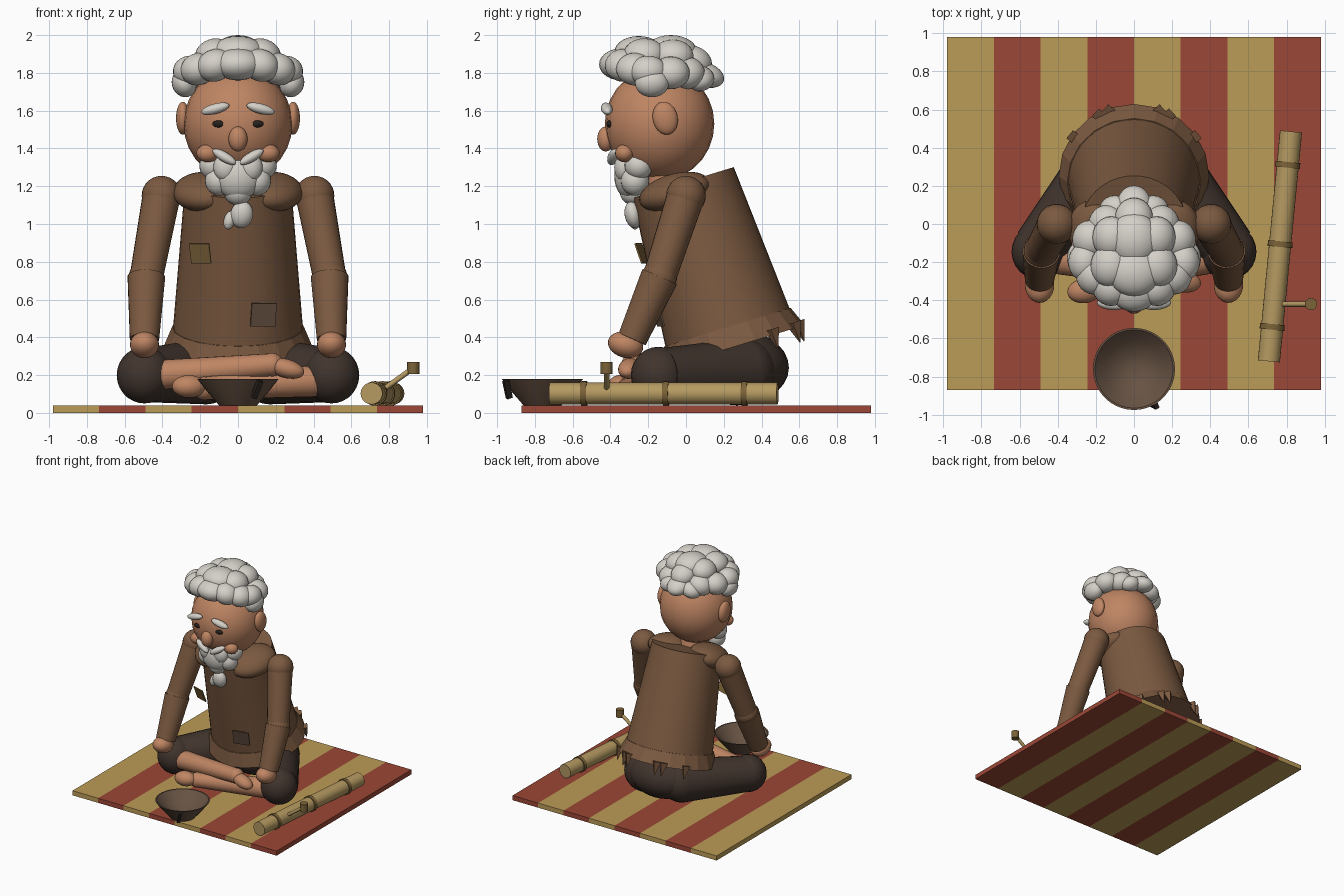
import bpy, bmesh
from math import pi, sin, cos, radians
from mathutils import Vector, Matrix

if "Cube" in bpy.data.objects:
    bpy.data.objects.remove(bpy.data.objects["Cube"])


def material(name, rgb):
    m = bpy.data.materials.new(name)
    m.use_nodes = True
    m.diffuse_color = (*rgb, 1)
    m.node_tree.nodes["Principled BSDF"].inputs["Base Color"].default_value = (*rgb, 1)
    return m


SKIN = material("skin", (.52, .235, .125))
WHITE = material("white hair", (.66, .63, .58))
ROBE = material("brown cloth", (.2, .102, .052))
DARK = material("dark trousers", (.052, .034, .026))
RED = material("mat red", (.33, .063, .037))
YELLOW = material("mat yellow", (.5, .33, .095))
BAMBOO = material("bamboo", (.46, .32, .12))
CLAY = material("bowl clay", (.135, .085, .056))
OLIVE = material("olive brown", (.2, .125, .04))
BLACK = material("eye black", (.02, .015, .012))


def finish(name, bm, mats, matrix=Matrix(), smooth=True):
    bmesh.ops.recalc_face_normals(bm, faces=bm.faces)
    me = bpy.data.meshes.new(name)
    bm.to_mesh(me)
    bm.free()
    ob = bpy.data.objects.new(name, me)
    bpy.context.collection.objects.link(ob)
    ob.matrix_world = matrix
    for m in mats:
        me.materials.append(m)
    if smooth:
        bpy.ops.object.select_all(action='DESELECT')
        bpy.context.view_layer.objects.active = ob
        ob.select_set(True)
        bpy.ops.object.shade_smooth_by_angle(angle=radians(40))
    return ob


def rotation(rot):
    rx, ry, rz = (radians(a) for a in rot)
    return Matrix.Rotation(rz, 4, 'Z') @ Matrix.Rotation(ry, 4, 'Y') @ Matrix.Rotation(rx, 4, 'X')


def blob(name, mat, loc, size, rot=(0, 0, 0)):
    bm = bmesh.new()
    bmesh.ops.create_uvsphere(bm, u_segments=24, v_segments=14, radius=1)
    bmesh.ops.scale(bm, vec=size, verts=bm.verts)
    return finish(name, bm, [mat], Matrix.Translation(loc) @ rotation(rot))


def pair(name, mat, loc, size, rot=(0, 0, 0)):
    for side, s in (("left", 1), ("right", -1)):
        blob(f"{side}_{name}", mat, (s * loc[0], loc[1], loc[2]), size,
             (rot[0], s * rot[1], s * rot[2]))


def limb(name, mat, a, b, r1, r2, seg=24):
    a, b = Vector(a), Vector(b)
    bm = bmesh.new()
    bmesh.ops.create_cone(bm, cap_ends=True, segments=seg, radius1=r1, radius2=r2,
                          depth=(b - a).length)
    turn = (b - a).to_track_quat('Z', 'Y').to_matrix().to_4x4()
    return finish(name, bm, [mat], Matrix.Translation((a + b) / 2) @ turn)


def box(name, mat, loc, size, rot=(0, 0, 0)):
    bm = bmesh.new()
    bmesh.ops.create_cube(bm, size=1)
    bmesh.ops.scale(bm, vec=size, verts=bm.verts)
    return finish(name, bm, [mat], Matrix.Translation(loc) @ rotation(rot), False)


def lathe(name, mat, profile, matrix, seg=32, smooth=True):
    bm = bmesh.new()
    rings = [[bm.verts.new((r * cos(2 * pi * i / seg), r * sin(2 * pi * i / seg), z))
              for i in range(seg)] for r, z in profile]
    for lo, hi in zip(rings, rings[1:]):
        for i in range(seg):
            j = (i + 1) % seg
            bm.faces.new((lo[i], lo[j], hi[j], hi[i]))
    bm.faces.new(rings[0])
    bm.faces.new(rings[-1])
    return finish(name, bm, [mat], matrix, smooth)


# Striped mat: cut into eight strips, coloured alternately
bm = bmesh.new()
bmesh.ops.create_cube(bm, size=1)
bmesh.ops.scale(bm, vec=(1.96, 1.85, .04), verts=bm.verts)
for k in range(1, 8):
    bmesh.ops.bisect_plane(bm, geom=bm.verts[:] + bm.edges[:] + bm.faces[:],
                           plane_co=(-.98 + .245 * k, 0, 0), plane_no=(1, 0, 0))
for f in bm.faces:
    strip = int((f.calc_center_median().x + .98) / .245)
    f.material_index = min(strip, 7) % 2
finish("striped_mat", bm, [YELLOW, RED], Matrix.Translation((0, .055, .02)), False)

# Leaning torso with flared, ragged hem
lean = Matrix.Translation((0, .225, .435)) @ Matrix.Rotation(radians(17), 4, 'X')
lathe("torso", ROBE, [(.345, 0), (.28, .82)], lean, 40)
lathe("hem", ROBE, [(.33, .02), (.35, .02), (.395, -.09), (.375, -.09)], lean, 20, False)
for k, a in enumerate((35, 62, 70, 110, 118, 145)):
    c, s = cos(radians(a)), sin(radians(a))
    limb(f"hem_tatter_{k}", ROBE, lean @ Vector((.385 * c, .385 * s, -.06)),
         lean @ Vector((.39 * c, .39 * s, -.17)), .04, .002, 4)
pair("shoulder_fold", ROBE, (.18, -.06, 1.17), (.16, .2, .095), (14, 12, -20))
box("chest_patch", OLIVE, (-.2, -.235, .845), (.11, .009, .11), (20, 0, -18))
box("belly_patch", CLAY, (.135, -.148, .52), (.135, .009, .125), (15, 0, 14))

# Arms and hands
for side, s in (("left", 1), ("right", -1)):
    shoulder, elbow, wrist = (s * .405, .0, 1.15), (s * .485, -.14, .72), (s * .495, -.285, .39)
    blob(side + "_shoulder", ROBE, shoulder, (.105, .105, .105))
    limb(side + "_upper_arm", ROBE, shoulder, elbow, .1, .088)
    blob(side + "_elbow", ROBE, elbow, (.093, .093, .093))
    limb(side + "_sleeve", ROBE, elbow, wrist, .1, .078)
    blob(side + "_hand", SKIN, (s * .495, -.32, .36), (.077, .095, .068), (-15, 0, 0))
    blob(side + "_thumb", SKIN, (s * .47, -.3, .4), (.04, .05, .035))

# Crossed legs
blob("seat", DARK, (0, .27, .24), (.31, .275, .2))
for side, s in (("left", 1), ("right", -1)):
    limb(side + "_thigh", DARK, (s * .17, .3, .22), (s * .495, -.13, .2), .175, .143)
    blob(side + "_hip", DARK, (s * .17, .3, .22), (.175, .175, .175))
    blob(side + "_knee", DARK, (s * .495, -.145, .2), (.147, .147, .15))
limb("right_shin", SKIN, (-.42, -.18, .2), (.18, -.28, .255), .08, .06)
blob("right_ankle", SKIN, (.18, -.28, .255), (.062, .062, .062))
blob("right_foot", SKIN, (.255, -.3, .235), (.1, .058, .05), (0, 15, -10))
limb("left_shin", SKIN, (.43, -.17, .17), (-.18, -.3, .13), .085, .06)
blob("left_ankle", SKIN, (-.18, -.3, .13), (.062, .062, .062))
blob("left_foot", SKIN, (-.26, -.35, .14), (.09, .065, .06), (0, 0, 8))

# Head and face
limb("neck", SKIN, (0, -.08, 1.08), (0, -.14, 1.35), .12, .11)
blob("head", SKIN, (0, -.14, 1.53), (.288, .29, .3))
blob("nose", SKIN, (0, -.425, 1.45), (.05, .045, .066))
pair("cheek", SKIN, (.16, -.325, 1.375), (.06, .05, .048))
pair("ear", SKIN, (.292, -.11, 1.56), (.036, .066, .088), (12, 0, 0))
pair("eye", BLACK, (.1, -.405, 1.53), (.036, .017, .019))
pair("eyebrow", WHITE, (.12, -.42, 1.61), (.077, .03, .027), (0, 15, 6))

# Moustache and beard tufts
pair("moustache", WHITE, (.072, -.385, 1.355), (.073, .03, .026), (0, -30, 12))
blob("beard_chin", WHITE, (0, -.295, 1.255), (.125, .085, .125))
pair("beard_cheek", WHITE, (.13, -.25, 1.31), (.075, .075, .075))
pair("beard_jaw", WHITE, (.1, -.27, 1.23), (.075, .075, .08))
pair("beard_upper", WHITE, (.065, -.33, 1.3), (.065, .05, .075))
blob("beard_lower", WHITE, (0, -.28, 1.17), (.075, .07, .07))
blob("beard_tip", WHITE, (.02, -.28, 1.05), (.06, .045, .072), (10, 10, 0))
blob("beard_wisp", WHITE, (-.045, -.27, 1.02), (.03, .03, .05), (0, 15, 0))

# Curly hair built from overlapping tufts
for k, (y, z, size) in enumerate(((-.34, 1.845, (.13, .12, .085)), (-.25, 1.91, (.14, .13, .085)),
                                  (-.08, 1.91, (.13, .14, .09)), (.03, 1.86, (.1, .11, .085)),
                                  (.1, 1.79, (.09, .105, .065)))):
    blob(f"hair_middle_{k}", WHITE, (0, y, z), size, (-18 if y > 0 else 0, 0, 0))
for k, (x, y, z, w, d, h) in enumerate((
        (.12, -.33, 1.84, .1, .1, .085), (.21, -.27, 1.82, .095, .1, .085),
        (.285, -.18, 1.745, .065, .09, .075), (.26, -.2, 1.81, .085, .1, .08),
        (.23, -.08, 1.8, .095, .1, .085), (.14, 0, 1.8, .1, .1, .085),
        (.13, -.22, 1.9, .1, .11, .08), (.12, -.07, 1.89, .1, .11, .085),
        (.1, .07, 1.77, .085, .08, .065))):
    pair(f"hair_tuft_{k}", WHITE, (x, y, z), (w, d, h), (0, 20, 0))

# Begging bowl with a chip on its side
lathe("bowl", CLAY, [(.1, .04), (.165, .115), (.215, .18), (.205, .18), (.15, .12), (.07, .065),
                     (.02, .06)], Matrix.Translation((0, -.76, 0)), 40)
box("bowl_chip", BLACK, (.1, -.945, .125), (.025, .03, .1), (20, 14, 28))

# Bamboo flute with bands and a peg
start, end = Vector((.707, -.72, .103)), Vector((.823, .485, .103))
axis = (end - start).normalized()
limb("flute", BAMBOO, start, end, .058, .058)
for k, t in enumerate((.15, .51, .855)):
    mid = start.lerp(end, t)
    limb(f"flute_band_{k}", OLIVE, mid - axis * .015, mid + axis * .015, .065, .065)
limb("flute_peg", BAMBOO, (.75, -.42, .11), (.925, -.42, .235), .014, .014, 12)
limb("peg_knob", OLIVE, (.928, -.42, .205), (.928, -.42, .27), .032, .032)
